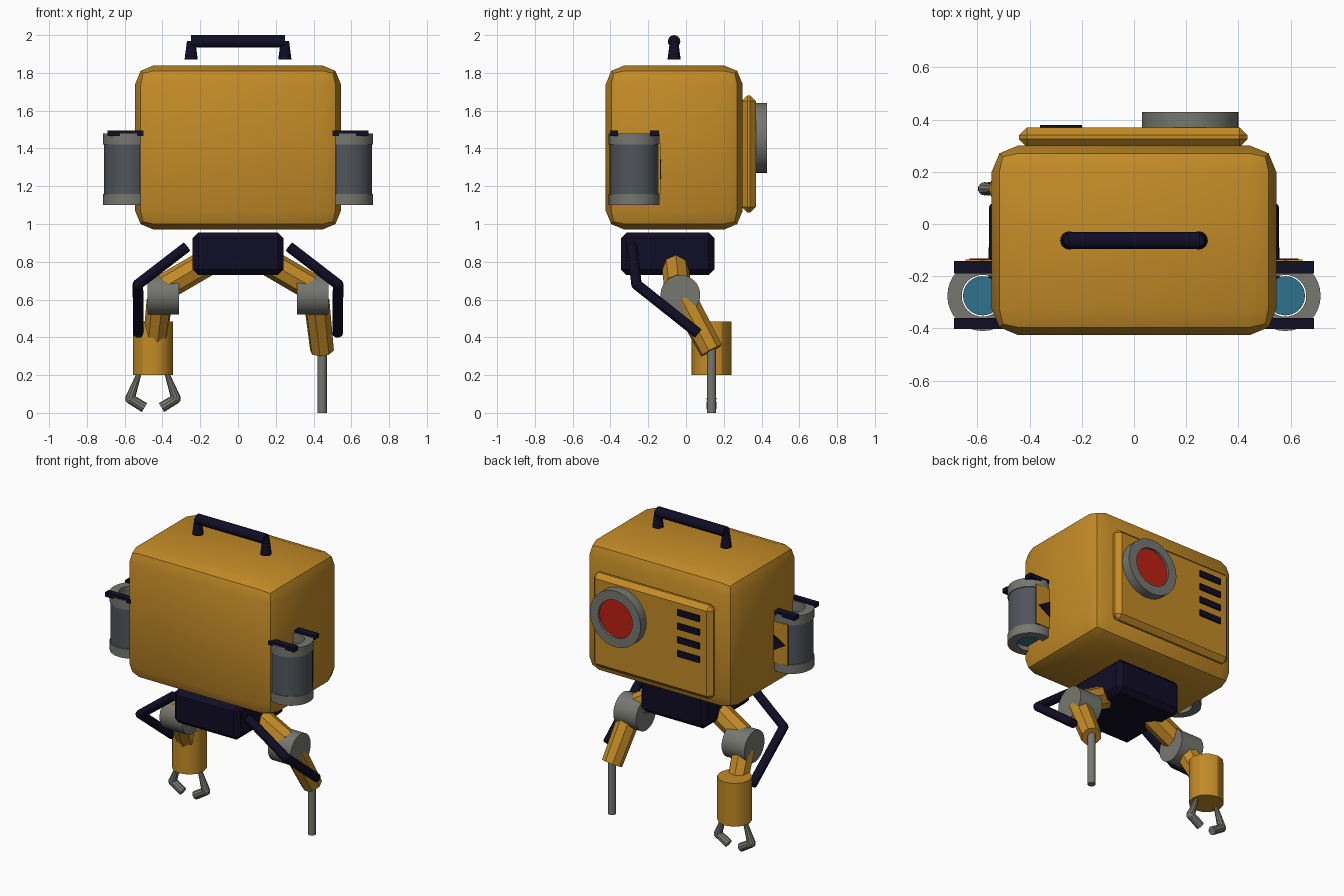
import bpy, bmesh
from math import radians, pi, cos, sin
from mathutils import Vector, Matrix

cube = bpy.data.objects.get("Cube")
if cube:
    bpy.data.objects.remove(cube, do_unlink=True)


def material(name, r, g, b):
    m = bpy.data.materials.new(name)
    m.use_nodes = True
    m.diffuse_color = (r, g, b, 1)
    node = next(n for n in m.node_tree.nodes if n.type == 'BSDF_PRINCIPLED')
    node.inputs["Base Color"].default_value = (r, g, b, 1)
    node.inputs["Roughness"].default_value = 0.6
    return m


ORANGE = material("orange paint", 0.55, 0.26, 0.02)
GREY = material("light grey metal", 0.18, 0.185, 0.16)
STEEL = material("dark grey metal", 0.08, 0.09, 0.105)
NAVY = material("dark navy", 0.005, 0.004, 0.018)
TEAL = material("teal glass", 0.03, 0.17, 0.27)
RED = material("red lens", 0.5, 0.015, 0.006)


def finish(name, bm, mat, smooth=True):
    bmesh.ops.recalc_face_normals(bm, faces=bm.faces)
    mesh = bpy.data.meshes.new(name)
    bm.to_mesh(mesh)
    bm.free()
    mesh.materials.append(mat)
    ob = bpy.data.objects.new(name, mesh)
    bpy.context.collection.objects.link(ob)
    if smooth:
        bpy.ops.object.select_all(action='DESELECT')
        ob.select_set(True)
        bpy.context.view_layer.objects.active = ob
        bpy.ops.object.shade_smooth_by_angle(angle=radians(30))
    return ob


def box(name, mat, low, high, bevel=0, segments=1):
    low, high = Vector(low), Vector(high)
    bm = bmesh.new()
    bmesh.ops.create_cube(bm, size=1)
    bmesh.ops.scale(bm, vec=high - low, verts=bm.verts)
    bmesh.ops.translate(bm, vec=(low + high) / 2, verts=bm.verts)
    if bevel:
        bmesh.ops.bevel(bm, geom=bm.edges[:], offset=bevel, segments=segments,
                        profile=0.5, affect='EDGES')
    return finish(name, bm, mat)


def add_rod(bm, a, b, r1, r2, sides):
    """Cone or cylinder from point a to point b."""
    a, b = Vector(a), Vector(b)
    turn = (b - a).to_track_quat('Z', 'Y').to_matrix().to_4x4()
    bmesh.ops.create_cone(bm, cap_ends=True, segments=sides, radius1=r1, radius2=r2,
                          depth=(b - a).length,
                          matrix=Matrix.Translation((a + b) / 2) @ turn)


def rod(name, mat, a, b, r1, r2=None, sides=32):
    bm = bmesh.new()
    add_rod(bm, a, b, r1, r1 if r2 is None else r2, sides)
    return finish(name, bm, mat)


def jointed(name, mat, points, radii, sides=12):
    """Chain of rods with round joints between them."""
    bm = bmesh.new()
    for i in range(len(points) - 1):
        add_rod(bm, points[i], points[i + 1], radii[i], radii[i + 1], sides)
    for p, r in list(zip(points, radii))[1:-1]:
        bmesh.ops.create_uvsphere(bm, u_segments=sides, v_segments=8, radius=r,
                                  matrix=Matrix.Translation(p))
    return finish(name, bm, mat)


def tube(name, mat, a, b, outer, inner, sides=32):
    """Open pipe from point a to point b."""
    a, b = Vector(a), Vector(b)
    turn = (b - a).to_track_quat('Z', 'Y')
    bm = bmesh.new()
    rings = []
    for centre, r in ((a, outer), (b, outer), (b, inner), (a, inner)):
        rings.append([bm.verts.new(centre + turn @ Vector(
            (r * cos(2 * pi * i / sides), r * sin(2 * pi * i / sides), 0)))
            for i in range(sides)])
    for k in range(4):
        p, q = rings[k], rings[(k + 1) % 4]
        for i in range(sides):
            j = (i + 1) % sides
            bm.faces.new((p[i], p[j], q[j], q[i]))
    return finish(name, bm, mat)


# Main body and back panel
box("body", ORANGE, (-0.545, -0.425, 0.97), (0.545, 0.3, 1.84), 0.1, 2)
box("back_panel", ORANGE, (-0.44, 0.295, 1.06), (0.435, 0.37, 1.68), 0.03)

# Round lens and vent slots on the back
LX, LZ = 0.215, 1.455
tube("lens_ring", GREY, (LX, 0.36, LZ), (LX, 0.43, LZ), 0.185, 0.125)
rod("lens", RED, (LX, 0.36, LZ), (LX, 0.415, LZ), 0.128)
for i in range(4):
    z = 1.59 - 0.09 * i
    box(f"vent_{i + 1}", NAVY, (-0.36, 0.365, z - 0.02), (-0.2, 0.38, z + 0.02))

# Carrying handle
HY = -0.063
jointed("handle_bar", NAVY, [(-0.25, HY, 1.967), (0.25, HY, 1.967)], [0.033] * 2, 16)

# Hip block
box("hip_block", NAVY, (-0.24, -0.345, 0.73), (0.24, 0.15, 0.955), 0.03)

for side, s in (("left", 1), ("right", -1)):
    rod(f"{side}_handle_foot", NAVY, (s * 0.248, HY, 1.87), (s * 0.248, HY, 1.97),
        0.035, 0.022, 16)

    # Side canister: pipe in three bands with a glass disc inside
    cx, cy = s * 0.58, -0.275
    for part, mat, z1, z2, r in (("lower_band", GREY, 1.1, 1.16, 0.135),
                                 ("sleeve", STEEL, 1.16, 1.42, 0.13),
                                 ("upper_band", GREY, 1.42, 1.48, 0.135)):
        tube(f"{side}_canister_{part}", mat, (cx, cy, z1), (cx, cy, z2), r, 0.08)
    rod(f"{side}_canister_glass", TEAL, (cx, cy, 1.125), (cx, cy, 1.135), 0.075)
    xs = sorted((s * 0.49, s * 0.69))
    for part, y1, y2 in (("front", -0.402, -0.36), ("back", -0.19, -0.142)):
        box(f"{side}_{part}_clamp", NAVY, (xs[0], y1, 1.467), (xs[1], y2, 1.495))
    xs = sorted((s * 0.5, s * 0.645))
    box(f"{side}_canister_plate", ORANGE, (xs[0], -0.148, 1.16), (xs[1], -0.136, 1.43))
    bm = bmesh.new()
    marks = [[bm.verts.new((s * x, y, z)) for x, z in
              ((0.5, 1.21), (0.5, 1.37), (0.63, 1.29))] for y in (-0.14, -0.132)]
    for tri in marks:
        bm.faces.new(tri)
    for i in range(3):
        j = (i + 1) % 3
        bm.faces.new((marks[0][i], marks[0][j], marks[1][j], marks[1][i]))
    finish(f"{side}_plate_mark", bm, NAVY, False)

    # Limb: thigh, knee drum, shin and outer strut
    rod(f"{side}_thigh", ORANGE, (s * 0.14, -0.06, 0.81), (s * 0.38, -0.045, 0.67),
        0.072, sides=8)
    rod(f"{side}_knee", GREY, (s * 0.312, -0.03, 0.625), (s * 0.478, -0.03, 0.625), 0.105)
    rod(f"{side}_shin", ORANGE, (s * 0.415, -0.01, 0.6), (s * 0.445, 0.135, 0.33),
        0.07, 0.064, 8)
    jointed(f"{side}_strut", NAVY, [(s * 0.27, -0.285, 0.88), (s * 0.53, -0.262, 0.68),
                                    (s * 0.527, 0.065, 0.42)], [0.028] * 3)

# Left limb ends in a peg
rod("left_peg", GREY, (0.445, 0.135, 0), (0.445, 0.135, 0.36), 0.025, sides=16)

# Right limb ends in a forearm with two claw fingers
AX, AY = -0.45, 0.135
rod("right_forearm", ORANGE, (AX, AY, 0.2), (AX, AY, 0.485), 0.105, sides=12)
for side, s in (("inner", 1), ("outer", -1)):
    jointed(f"{side}_claw", GREY, [(AX + s * 0.075, AY, 0.205), (AX + s * 0.122, AY, 0.075),
                                   (AX + s * 0.045, AY, 0.028)], [0.013, 0.026, 0.027], 10)
